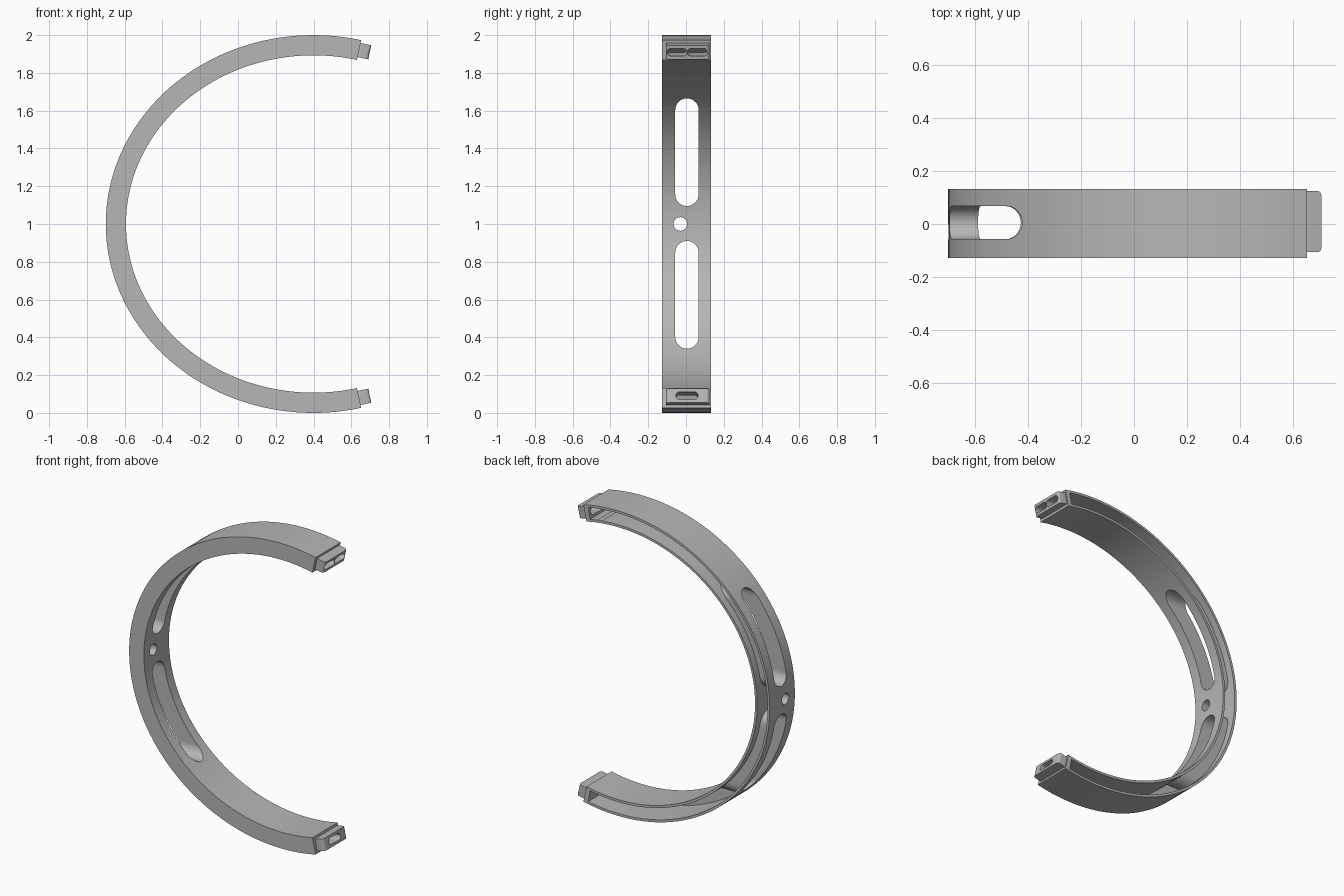
import bpy, bmesh, math
from mathutils import Matrix, Vector

if "Cube" in bpy.data.objects:
    bpy.data.objects.remove(bpy.data.objects["Cube"], do_unlink=True)

grey = bpy.data.materials.new("plain_grey")
grey.use_nodes = True
colour = (0.47, 0.47, 0.47, 1)
grey.diffuse_color = colour
grey.node_tree.nodes["Principled BSDF"].inputs["Base Color"].default_value = colour

CX, A, B = 0.4, 1.1, 1.0            # band ellipse
THICK, WALL = 0.107, 0.016
Y0, Y1 = -0.128, 0.132
END = math.acos(0.229)


def finish(name, bm):
    bmesh.ops.recalc_face_normals(bm, faces=bm.faces)
    mesh = bpy.data.meshes.new(name)
    bm.to_mesh(mesh)
    bm.free()
    mesh.materials.append(grey)
    obj = bpy.data.objects.new(name, mesh)
    bpy.context.collection.objects.link(obj)
    return obj


def frame(t):
    """Outer point and outward normal of the ellipse."""
    p = Vector((CX + A * math.cos(t), 0, 1 + B * math.sin(t)))
    n = Vector((math.cos(t) / A, 0, math.sin(t) / B)).normalized()
    return p, n


def arc(name, start, d0, d1, y0, y1, steps=128):
    """Rectangular section swept round the open ellipse."""
    bm = bmesh.new()
    rings = []
    for i in range(steps + 1):
        p, n = frame(start + (2 * math.pi - 2 * start) * i / steps)
        rings.append([bm.verts.new(p - n * d + Vector((0, y, 0)))
                      for d, y in ((d0, y0), (d0, y1), (d1, y1), (d1, y0))])
    for r, s in zip(rings, rings[1:]):
        for k in range(4):
            m = (k + 1) % 4
            bm.faces.new((r[k], r[m], s[m], s[k]))
    bm.faces.new(rings[0])
    bm.faces.new(rings[-1])
    return finish(name, bm)


def stadium(name, centre, u, v, w, half, r, depth, seg=16):
    """Rounded slot, long along u, extruded along w."""
    bm = bmesh.new()
    pts = []
    for side in (1, -1):
        for i in range(seg + 1):
            a = math.pi * (i / seg - 0.5)
            pts.append(centre + u * side * (half + r * math.cos(a))
                       + v * side * r * math.sin(a) - w * depth)
    if half == 0:
        pts = pts[:seg + 1] + pts[seg + 2:-1]
    face = bm.faces.new([bm.verts.new(p) for p in pts])
    out = bmesh.ops.extrude_face_region(bm, geom=[face])
    top = [e for e in out["geom"] if isinstance(e, bmesh.types.BMVert)]
    bmesh.ops.translate(bm, verts=top, vec=w * 2 * depth)
    return finish(name, bm)


def boolean(target, tool, op="DIFFERENCE"):
    mod = target.modifiers.new("cut", "BOOLEAN")
    mod.operation, mod.solver, mod.object = op, "EXACT", tool
    bpy.context.view_layer.objects.active = target
    bpy.ops.object.modifier_apply(modifier=mod.name)
    bpy.data.objects.remove(tool, do_unlink=True)


X, Y, Z = Vector((1, 0, 0)), Vector((0, 1, 0)), Vector((0, 0, 1))

# Openings in the band: two long slots and a small round hole
openings = [(0.005, 1.38, 0.223, 0.062),
            (0.005, 0.625, 0.223, 0.062),
            (-0.03, 1.0, 0, 0.036)]


def opening(name, y, z, half, r):
    return stadium(name, Vector((-0.5, y, z)), Z, Y, X, half, r, 0.5)


# Channel open at the back, leaving sleeves around the openings
channel = arc("channel", END + 0.03, WALL, THICK - WALL, Y0 + WALL, Y1 + 0.1)
for y, z, half, r in openings:
    boolean(channel, opening("sleeve", y, z, half, r + WALL))

band = arc("band", END, 0, THICK, Y0, Y1)
boolean(band, channel)
for spec in openings:
    boolean(band, opening("opening", *spec))

# End tabs with their sockets
for label, sign, sockets in (("upper", 1, ((-0.047, 0.032), (0.06, 0.032))),
                             ("lower", -1, ((0.005, 0.038),))):
    p, n = frame(sign * END)
    along = Vector((n.z, 0, -n.x)) * sign
    mid = p - n * THICK / 2
    bm = bmesh.new()
    bmesh.ops.create_cube(bm, size=1)
    bmesh.ops.scale(bm, vec=(0.062, 0.23, 0.076), verts=bm.verts)
    corners = [e for e in bm.edges
               if abs(e.verts[0].co.z - e.verts[1].co.z) > 0.05
               and e.verts[0].co.x > 0]
    bmesh.ops.bevel(bm, geom=corners, offset=0.015, segments=4,
                    affect="EDGES", profile=0.5)
    rot = Matrix((along, Y, n)).transposed().to_4x4()
    bm.transform(Matrix.Translation(mid + along * 0.027 + Y * 0.009) @ rot)
    tab = finish(label + "_tab", bm)
    for y, half in sockets:
        for part in (tab, band):
            boolean(part, stadium("socket", mid + Y * y, Y, n, along,
                                  half, 0.021, 0.08))

# Smooth the curves, keep the edges crisp
for obj in (band, bpy.data.objects["upper_tab"], bpy.data.objects["lower_tab"]):
    bpy.ops.object.select_all(action="DESELECT")
    obj.select_set(True)
    bpy.context.view_layer.objects.active = obj
    bpy.ops.object.shade_smooth_by_angle(angle=math.radians(30))
